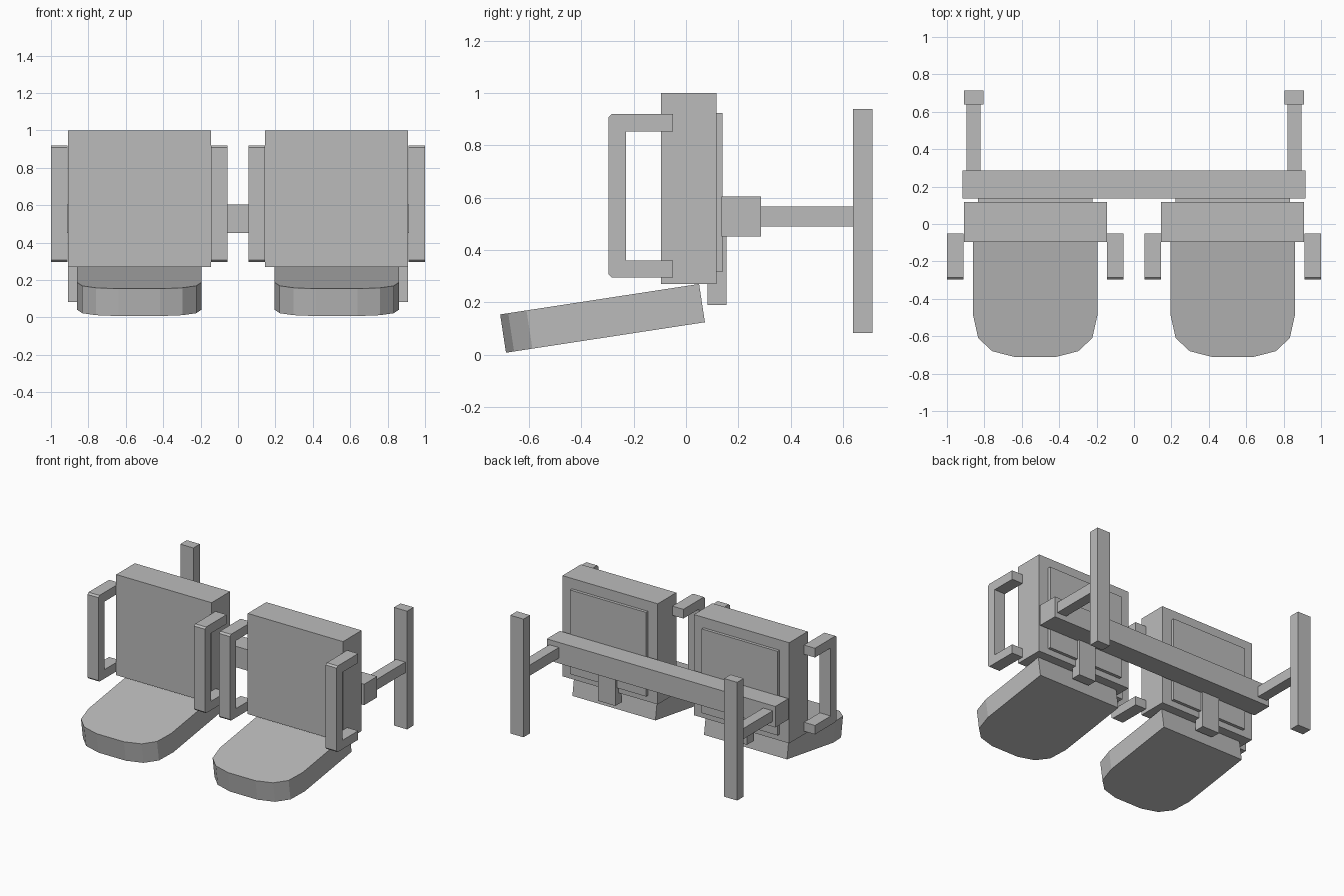
import bpy, bmesh, math

cube = bpy.data.objects.get("Cube")
if cube:
    bpy.data.objects.remove(cube, do_unlink=True)

grey = bpy.data.materials.new("plain_grey")
grey.use_nodes = True
COLOUR = (0.5, 0.5, 0.5, 1)
grey.diffuse_color = COLOUR
grey.node_tree.nodes["Principled BSDF"].inputs["Base Color"].default_value = COLOUR


def finish(name, bm):
    bmesh.ops.recalc_face_normals(bm, faces=bm.faces)
    mesh = bpy.data.meshes.new(name)
    bm.to_mesh(mesh)
    bm.free()
    mesh.materials.append(grey)
    obj = bpy.data.objects.new(name, mesh)
    bpy.context.collection.objects.link(obj)
    return obj


def box(name, xs, ys, zs):
    bm = bmesh.new()
    bmesh.ops.create_cube(bm, size=1)
    for v in bm.verts:
        v.co = [r[0] if c < 0 else r[1] for c, r in zip(v.co, (xs, ys, zs))]
    return finish(name, bm)


def prism(name, points, offset):
    """Extrude a closed outline of 3D points along an offset."""
    bm = bmesh.new()
    face = bm.faces.new([bm.verts.new(p) for p in points])
    top = bmesh.ops.extrude_face_region(bm, geom=[face])["geom"]
    verts = [g for g in top if isinstance(g, bmesh.types.BMVert)]
    bmesh.ops.translate(bm, verts=verts, vec=offset)
    return finish(name, bm)


def span(a, b, side):
    return sorted((a * side, b * side))


# Shared outlines
armrest_side = [(-0.05, 0.92), (-0.285, 0.92), (-0.297, 0.908), (-0.297, 0.307),
                (-0.285, 0.295), (-0.05, 0.295), (-0.05, 0.36), (-0.23, 0.36),
                (-0.23, 0.853), (-0.05, 0.853)]
half_seat = [(0.333, 0.05), (0.333, -0.485), (0.305, -0.61), (0.23, -0.68), (0.11, -0.711)]
seat_outline = half_seat + [(-x, y) for x, y in reversed(half_seat)]
slope = math.radians(8.7)
thickness = 0.148

for side, label in ((1, "left"), (-1, "right")):
    mid = 0.528 * side

    # Backrest with raised rear panel
    box(f"{label}_backrest", span(0.145, 0.91, side), (-0.096, 0.117), (0.27, 1))
    box(f"{label}_rear_panel", span(0.223, 0.833, side), (0.1, 0.139), (0.315, 0.925))

    # Tilted seat cushion
    top = [(mid + x, y, 0.27 + (y - 0.05) * math.tan(slope)) for x, y in seat_outline]
    prism(f"{label}_seat", top,
          (0, thickness * math.sin(slope), -thickness * math.cos(slope)))

    # Pair of armrest loops
    for x, place in ((0.056, "inner"), (0.912, "outer")):
        x0, x1 = span(x, x + 0.088, side)
        prism(f"{label}_{place}_armrest", [(x0, y, z) for y, z in armrest_side],
              (x1 - x0, 0, 0))

    # Strap joining the seat to the beam
    box(f"{label}_strap", (mid - 0.07, mid + 0.07), (0.083, 0.155), (0.19, 0.46))

    # Rear arm and wall post
    box(f"{label}_rear_arm", span(0.82, 0.896, side), (0.28, 0.645), (0.49, 0.567))
    box(f"{label}_post", span(0.805, 0.91, side), (0.638, 0.713), (0.083, 0.94))

# Cross beam
box("cross_beam", (-0.917, 0.917), (0.136, 0.286), (0.452, 0.604))
